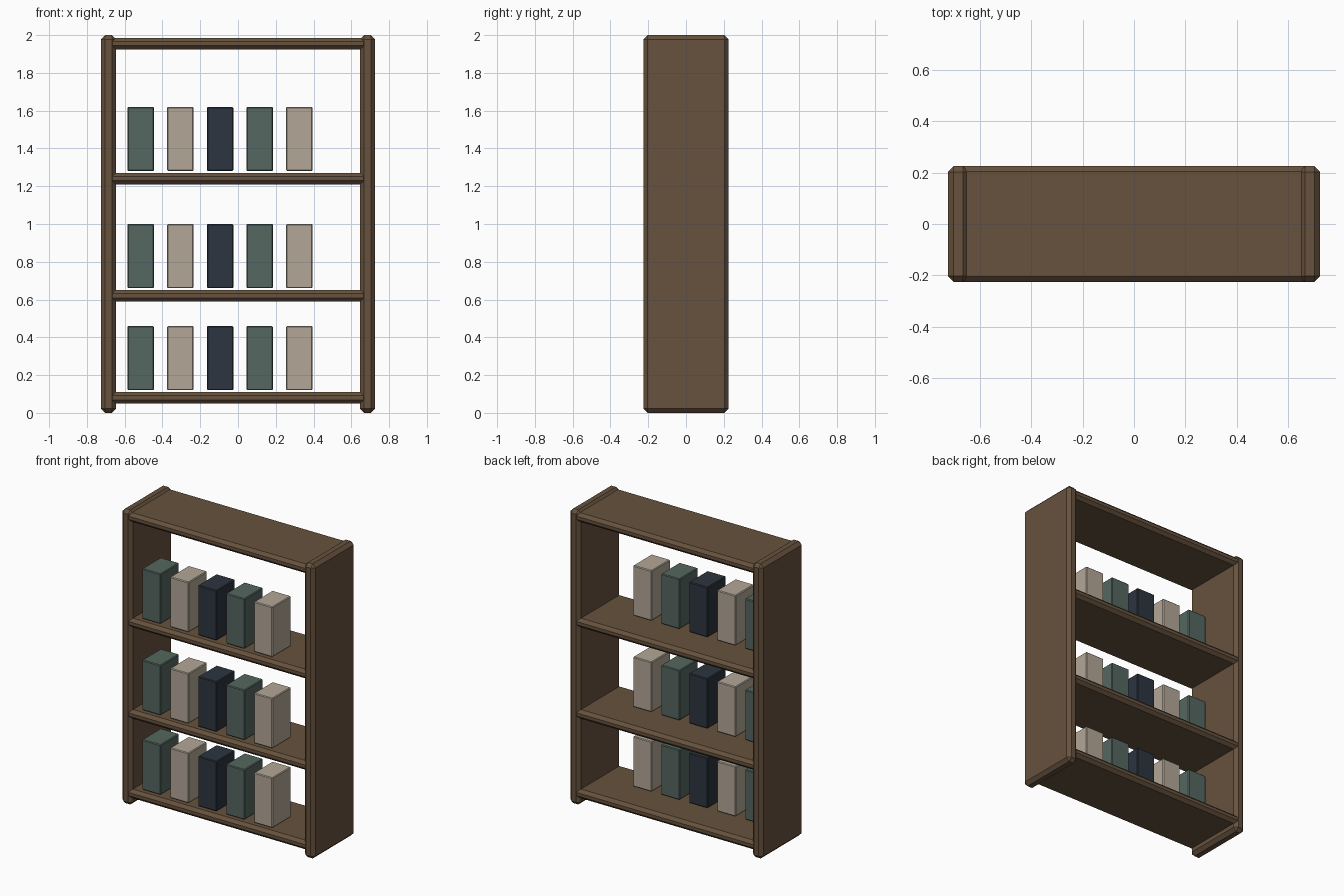
import bpy

if "Cube" in bpy.data.objects:
    bpy.data.objects.remove(bpy.data.objects["Cube"])


def material(name, rgb):
    m = bpy.data.materials.new(name)
    m.diffuse_color = (*rgb, 1)
    m.use_nodes = True
    m.node_tree.nodes["Principled BSDF"].inputs["Base Color"].default_value = m.diffuse_color
    return m


def box(name, centre, size, bevel, mat):
    """Box with flat single-step chamfers on every edge."""
    bpy.ops.mesh.primitive_cube_add(size=1, location=centre)
    ob = bpy.context.object
    ob.name = name
    ob.scale = size
    bpy.ops.object.transform_apply(location=False, rotation=False, scale=True)
    mod = ob.modifiers.new("chamfer", 'BEVEL')
    mod.width = bevel
    mod.segments = 1
    ob.data.materials.append(mat)
    return ob


wood = material("wood", (0.135, 0.085, 0.048))
green = material("green_cover", (0.09, 0.135, 0.115))
beige = material("beige_cover", (0.45, 0.39, 0.31))
navy = material("navy_cover", (0.025, 0.035, 0.05))

# side panels
for side, x in (("left", -0.685), ("right", 0.685)):
    box(f"{side}_panel", (x, 0, 1), (0.08, 0.45, 2), 0.022, wood)

# shelves, with the ends let into the panels
shelf_heights = (0.08, 0.62, 1.24, 1.955)
for i, z in enumerate(shelf_heights):
    box(f"shelf_{i + 1}", (0, 0, z), (1.37, 0.45, 0.062), 0.02, wood)

# row of books on every shelf but the top
covers = (green, beige, navy, green, beige)
for row, z in enumerate(shelf_heights[:3]):
    for col, cover in enumerate(covers):
        box(f"book_{row + 1}_{col + 1}", (-0.515 + 0.21 * col, -0.095, z + 0.21),
            (0.14, 0.2, 0.34), 0.005, cover)
